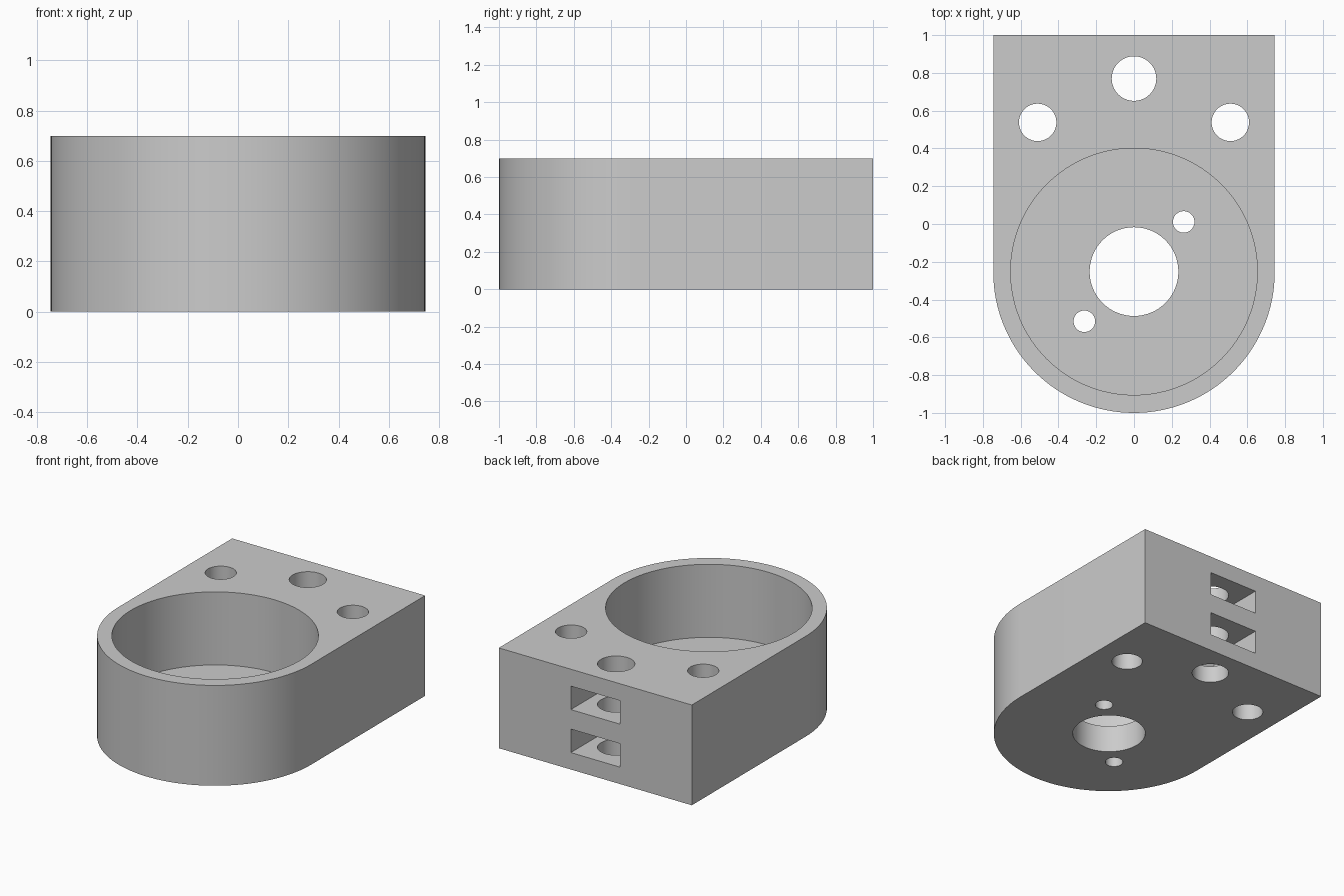
import bpy, bmesh, math

default = bpy.data.objects.get("Cube")
if default:
    bpy.data.objects.remove(default, do_unlink=True)

HALF_W, HEIGHT = 0.745, 0.70
BORE_Y = -0.255          # centre of the rounded end and the bore
FLOOR_Z = 0.19           # thickness of the bore floor

grey = bpy.data.materials.new("plain grey")
grey.use_nodes = True
colour = (0.6, 0.6, 0.6, 1)
grey.diffuse_color = colour
grey.node_tree.nodes["Principled BSDF"].inputs["Base Color"].default_value = colour


def prism(name, outline, z0, z1):
    """Extrude a flat outline from z0 to z1."""
    bm = bmesh.new()
    face = bm.faces.new([bm.verts.new((x, y, z0)) for x, y in outline])
    top = bmesh.ops.extrude_face_region(bm, geom=[face])["geom"]
    bmesh.ops.translate(bm, vec=(0, 0, z1 - z0),
                        verts=[g for g in top if isinstance(g, bmesh.types.BMVert)])
    bmesh.ops.recalc_face_normals(bm, faces=bm.faces)
    mesh = bpy.data.meshes.new(name)
    bm.to_mesh(mesh)
    bm.free()
    mesh.materials.append(grey)
    obj = bpy.data.objects.new(name, mesh)
    bpy.context.collection.objects.link(obj)
    return obj


def arc(x, y, r, start, sweep, steps):
    return [(x + r * math.cos(start + sweep * i / steps),
             y + r * math.sin(start + sweep * i / steps)) for i in range(steps + 1)]


def cut(cutter):
    """Subtract a cutter from the body and discard it."""
    cutter.hide_render = True
    mod = body.modifiers.new(cutter.name, "BOOLEAN")
    mod.operation, mod.solver, mod.object = "DIFFERENCE", "EXACT", cutter
    bpy.ops.object.modifier_apply(modifier=mod.name)
    bpy.data.objects.remove(cutter, do_unlink=True)


def hole(name, x, y, r, z0=-0.1, steps=64):
    cut(prism(name, arc(x, y, r, 0, math.tau, steps)[:-1], z0, HEIGHT + 0.1))


# Body: square back, half-round front
body = prism("mount_body",
             [(HALF_W, 1), (-HALF_W, 1)] + arc(0, BORE_Y, HALF_W, math.pi, math.pi, 64),
             0, HEIGHT)
bpy.context.view_layer.objects.active = body
body.select_set(True)

# Large blind bore and the shaft hole through its floor
hole("bore", 0, BORE_Y + 0.003, 0.653, FLOOR_Z, 128)
hole("shaft_hole", 0, BORE_Y + 0.003, 0.235)

# Diagonal pair of screw holes and the side mounting holes
for side in (-1, 1):
    hole("screw_hole", side * 0.263, BORE_Y + 0.003 + side * 0.263, 0.057, steps=48)
    hole("mounting_hole", side * 0.51, 0.538, 0.099)

# Back bolt hole with two nut slots open to the rear
hole("bolt_hole", 0, 0.77, 0.118)
for z in (0.2, 0.5):
    cut(prism("nut_slot", [(-0.189, 0.58), (0.189, 0.58), (0.189, 1.1), (-0.189, 1.1)],
              z - 0.082, z + 0.082))

bpy.ops.object.shade_smooth_by_angle(angle=math.radians(30))
